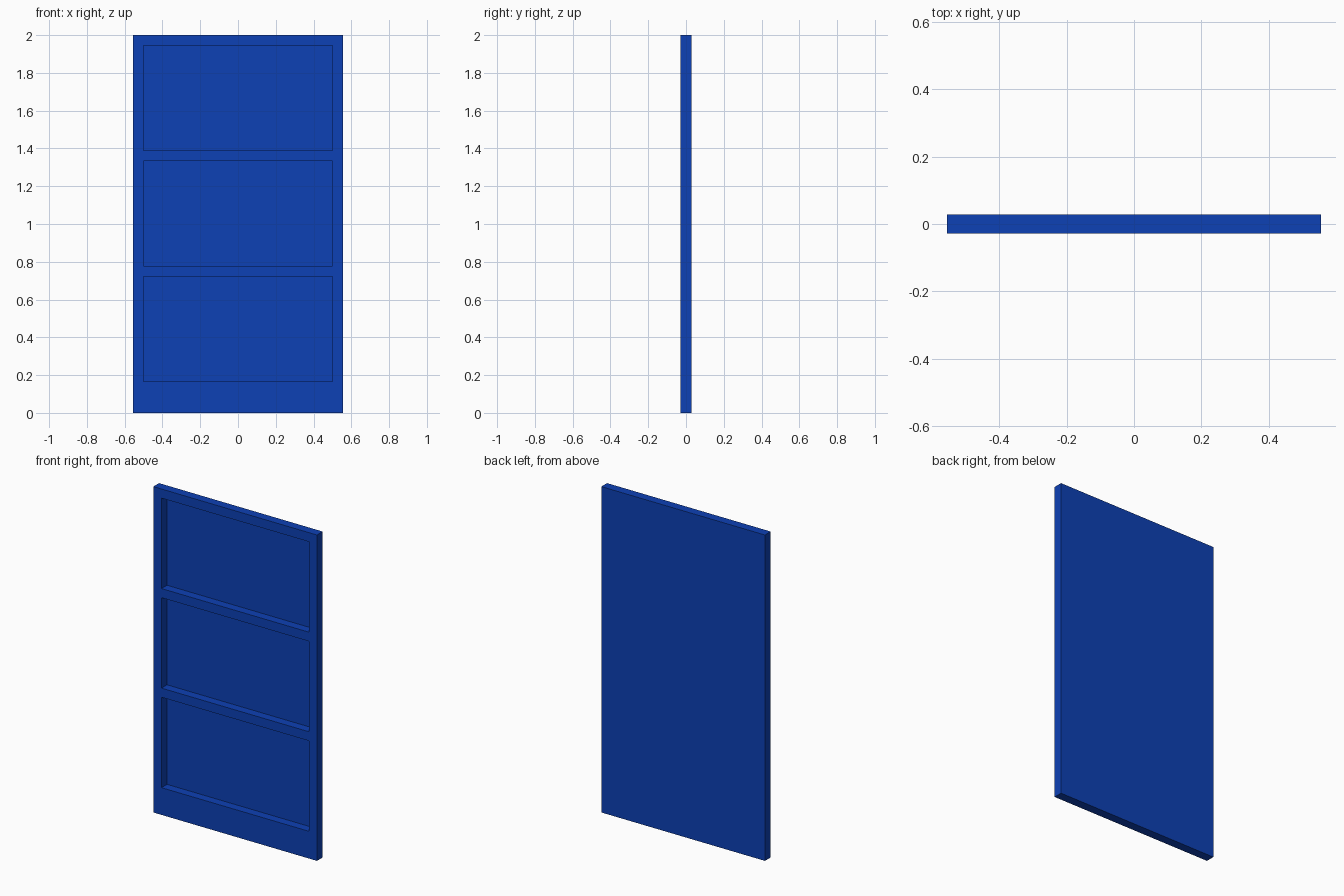
import bpy, bmesh
from mathutils import Vector

if "Cube" in bpy.data.objects:
    bpy.data.objects.remove(bpy.data.objects["Cube"])

W, T, H = 1.111, 0.0556, 2.0      # overall width, thickness, height
HALF = 0.5                        # half width of each recess
DEPTH = 0.0535                    # recess depth, leaving a thin back
PANELS = [(0.167 + i * 0.611, 0.722 + i * 0.611) for i in range(3)]

blue = bpy.data.materials.new("blue")
blue.diffuse_color = (0.004, 0.052, 0.46, 1)
blue.use_nodes = True
blue.node_tree.nodes["Principled BSDF"].inputs["Base Color"].default_value = blue.diffuse_color

# Solid slab standing on the ground
bm = bmesh.new()
bmesh.ops.create_cube(bm, size=1)
for v in bm.verts:
    v.co = Vector((v.co.x * W, v.co.y * T, (v.co.z + 0.5) * H))


def cut(co, no):
    bmesh.ops.bisect_plane(bm, geom=bm.verts[:] + bm.edges[:] + bm.faces[:],
                           plane_co=co, plane_no=no)


# Slice along the recess borders
for x in (-HALF, HALF):
    cut((x, 0, 0), (1, 0, 0))
for pair in PANELS:
    for z in pair:
        cut((0, 0, z), (0, 0, 1))

# Push the three front panels inward
bm.normal_update()
panels = []
for f in bm.faces:
    c = f.calc_center_median()
    if f.normal.y < -0.9 and abs(c.x) < HALF and any(a < c.z < b for a, b in PANELS):
        panels.append(f)
for f in panels:
    new = bmesh.ops.extrude_discrete_faces(bm, faces=[f])["faces"]
    bmesh.ops.translate(bm, verts=new[0].verts[:], vec=(0, DEPTH, 0))

# Clean up the slices on the flat sides
bm.normal_update()
flat = [e for e in bm.edges if len(e.link_faces) == 2
        and e.link_faces[0].normal.dot(e.link_faces[1].normal) > 0.999
        and abs(e.link_faces[0].normal.y) < 0.5]
bmesh.ops.dissolve_edges(bm, edges=flat, use_verts=False)
bmesh.ops.recalc_face_normals(bm, faces=bm.faces[:])

mesh = bpy.data.meshes.new("panelled_board")
bm.to_mesh(mesh)
bm.free()
mesh.materials.append(blue)
bpy.context.collection.objects.link(bpy.data.objects.new("panelled_board", mesh))
